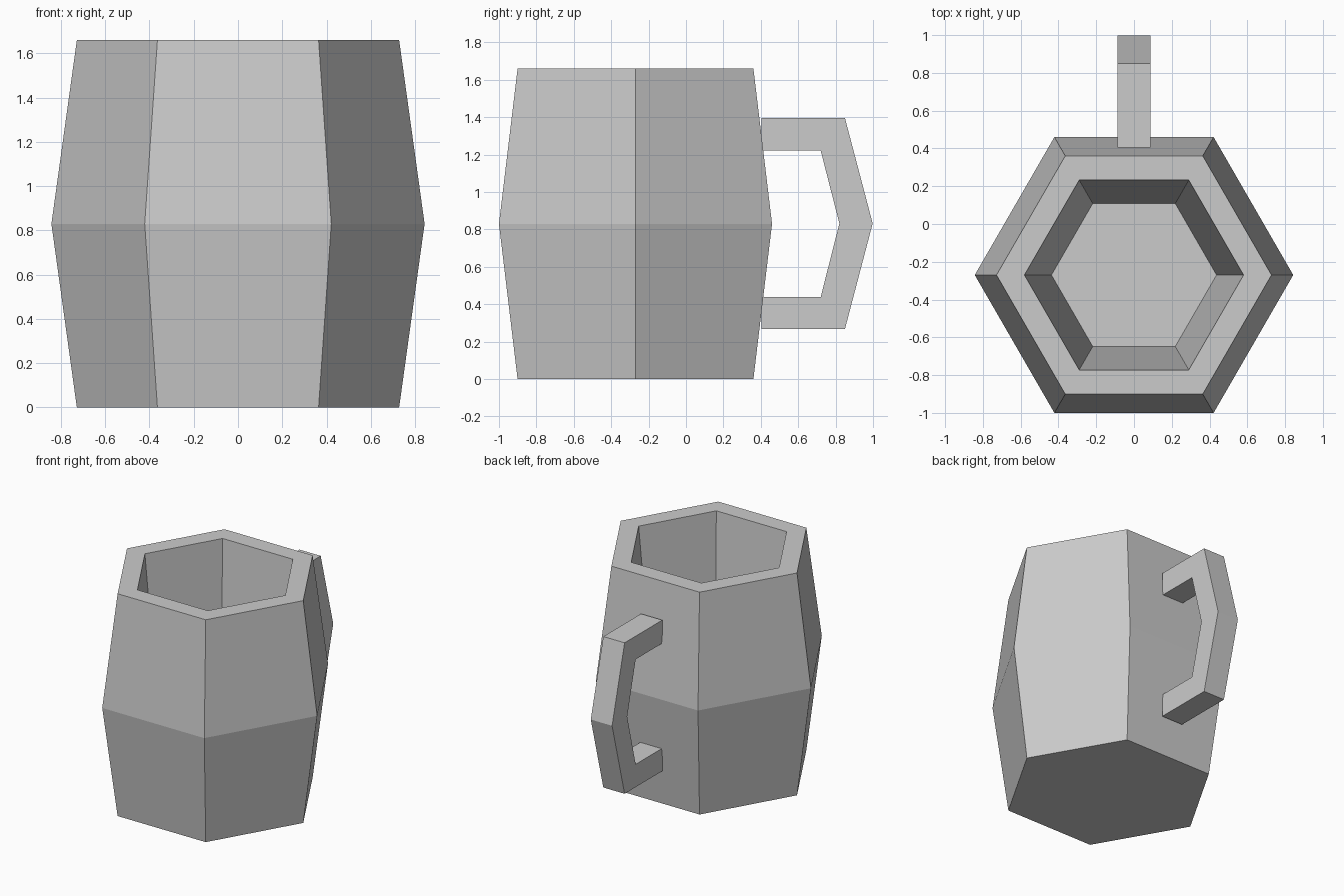
import bpy, bmesh
from math import cos, sin, pi

if "Cube" in bpy.data.objects:
    bpy.data.objects.remove(bpy.data.objects["Cube"])

CENTRE_Y = -0.27


def finish(name, bm):
    bmesh.ops.recalc_face_normals(bm, faces=bm.faces[:])
    mesh = bpy.data.meshes.new(name)
    bm.to_mesh(mesh)
    bm.free()
    obj = bpy.data.objects.new(name, mesh)
    bpy.context.collection.objects.link(obj)
    return obj


# Mug body: six-sided rings, up the outside, over the rim, down the inside
bm = bmesh.new()
profile = [(0.728, 0), (0.843, 0.83), (0.728, 1.66), (0.58, 1.66), (0.437, 0.14)]
rings = [[bm.verts.new((r * cos(i * pi / 3), CENTRE_Y + r * sin(i * pi / 3), z))
          for i in range(6)] for r, z in profile]
for low, high in zip(rings, rings[1:]):
    for i in range(6):
        j = (i + 1) % 6
        bm.faces.new((low[i], low[j], high[j], high[i]))
bm.faces.new(rings[0][::-1])   # underside
bm.faces.new(rings[-1])        # inner floor
finish("mug_body", bm)

# Handle: an angular band of matching outer and inner points, given thickness in x
outer = [(0.405, 1.395), (0.85, 1.395), (0.998, 0.832), (0.85, 0.268), (0.405, 0.268)]
inner = [(0.405, 1.222), (0.72, 1.222), (0.82, 0.832), (0.72, 0.438), (0.405, 0.438)]
bm = bmesh.new()
sections = [[bm.verts.new((x, y, z)) for x, (y, z) in
             ((-0.088, o), (0.088, o), (0.088, n), (-0.088, n))]
            for o, n in zip(outer, inner)]
for a, b in zip(sections, sections[1:]):
    for i in range(4):
        j = (i + 1) % 4
        bm.faces.new((a[i], a[j], b[j], b[i]))
bm.faces.new(sections[0])
bm.faces.new(sections[-1])
finish("handle", bm)
